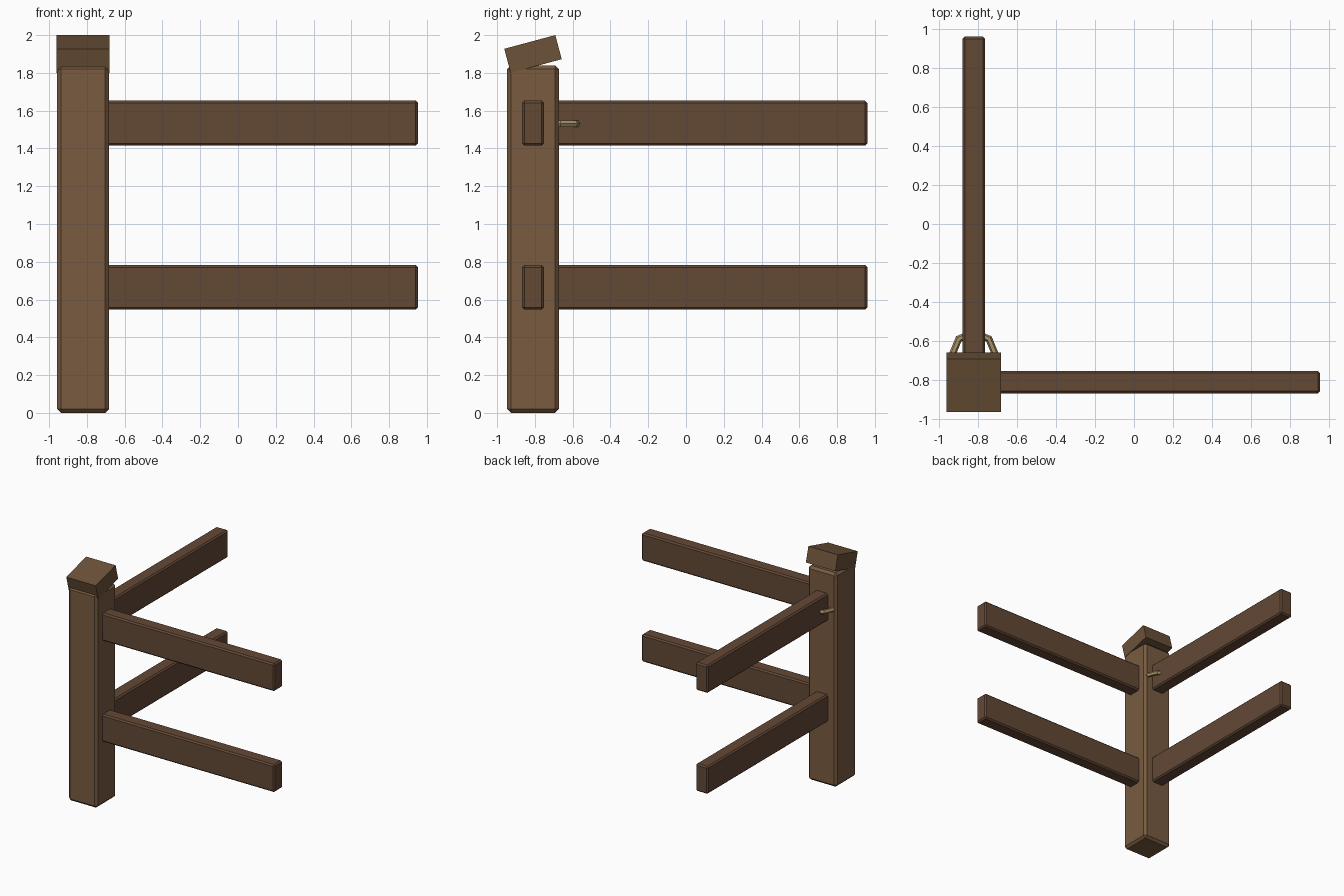
import bpy
from math import radians

if "Cube" in bpy.data.objects:
    bpy.data.objects.remove(bpy.data.objects["Cube"])

PX, PY = -0.82, -0.81   # post centre


def material(name, rgb):
    m = bpy.data.materials.new(name)
    m.diffuse_color = (*rgb, 1)
    m.use_nodes = True
    m.node_tree.nodes["Principled BSDF"].inputs["Base Color"].default_value = m.diffuse_color
    return m


post_wood = material("post_wood", (0.19, 0.105, 0.052))
rail_wood = material("rail_wood", (0.125, 0.065, 0.036))
cap_wood = material("cap_wood", (0.15, 0.085, 0.04))
rope_mat = material("rope", (0.40, 0.29, 0.14))


def box(name, lo, hi, mat, bevel=0.0, tilt=0.0):
    bpy.ops.mesh.primitive_cube_add(
        size=1, location=[(a + b) / 2 for a, b in zip(lo, hi)])
    o = bpy.context.object
    o.name = name
    o.scale = [b - a for a, b in zip(lo, hi)]
    bpy.ops.object.transform_apply(location=False, rotation=False, scale=True)
    o.rotation_euler.x = radians(tilt)
    o.data.materials.append(mat)
    if bevel:
        b = o.modifiers.new("bevel", 'BEVEL')
        b.width, b.segments = bevel, 1
    return o


# Post and its crooked cap
box("post", (PX - 0.137, PY - 0.137, 0), (PX + 0.137, PY + 0.137, 1.84),
    post_wood, 0.02)
box("post_cap", (PX - 0.14, PY - 0.14, 1.834), (PX + 0.14, PY + 0.14, 1.966),
    cap_wood, tilt=15)

# Two rails along each side of the corner
for label, z0, z1 in (("lower", 0.547, 0.783), ("upper", 1.415, 1.653)):
    box(label + "_side_rail", (PX, PY - 0.058, z0), (0.953, PY + 0.058, z1),
        rail_wood, 0.012)
    box(label + "_back_rail", (PX - 0.058, PY, z0), (PX + 0.058, 0.96, z1),
        rail_wood, 0.012)

# Rope loop around the upper back rail
bpy.ops.mesh.primitive_torus_add(
    location=(PX, -0.665, 1.531), major_segments=8, minor_segments=6,
    major_radius=0.109, minor_radius=0.019)
rope = bpy.context.object
rope.name = "rope_loop"
rope.data.materials.append(rope_mat)
